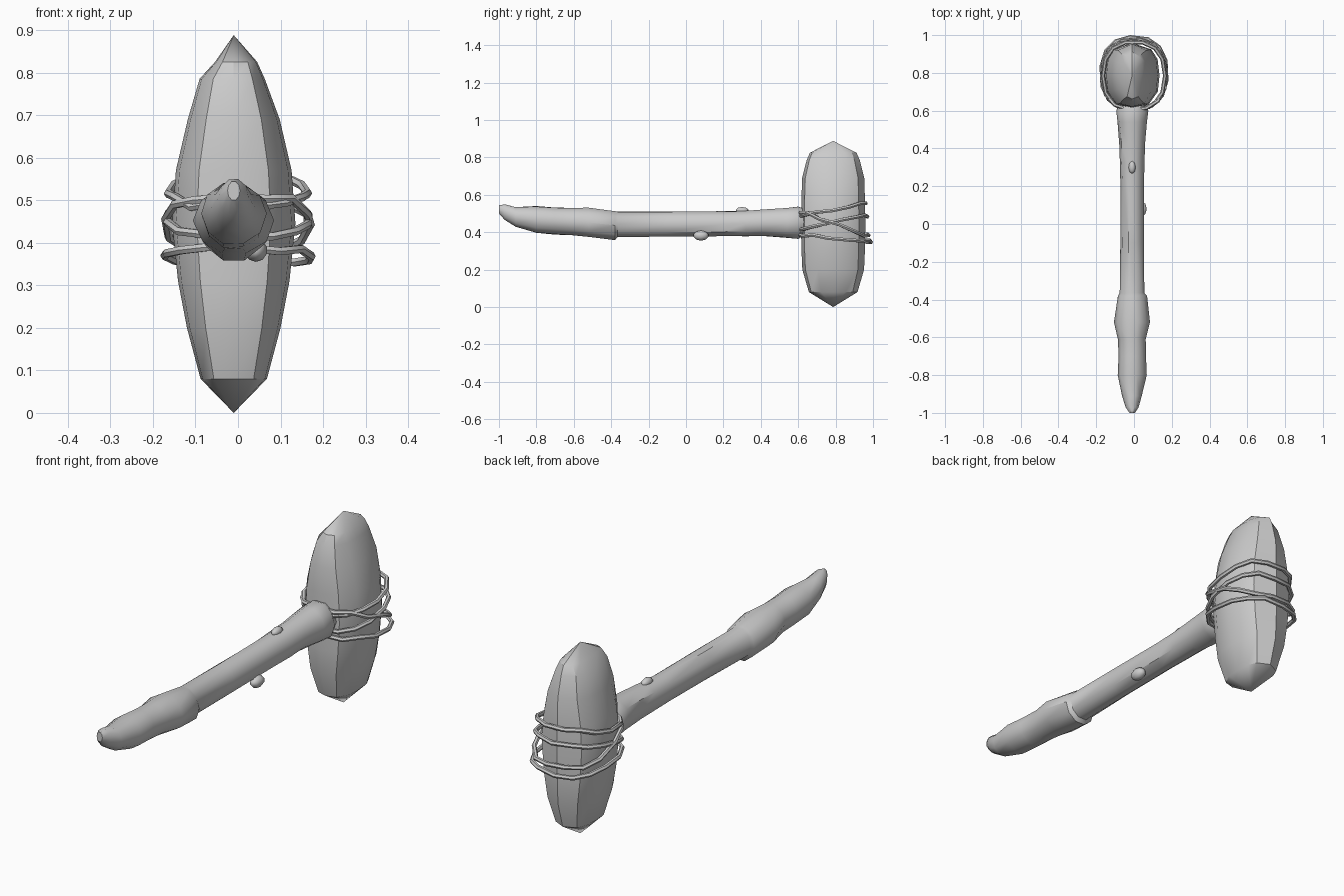
import bpy, bmesh, math, random
from mathutils import Vector

random.seed(4)
cube = bpy.data.objects.get("Cube")
if cube:
    bpy.data.objects.remove(cube, do_unlink=True)

CENTRE_X = -0.01
HEAD_Y = 0.787


def smooth(obj, degrees):
    bpy.ops.object.select_all(action='DESELECT')
    obj.select_set(True)
    bpy.context.view_layer.objects.active = obj
    bpy.ops.object.shade_smooth_by_angle(angle=math.radians(degrees))


def loft(name, rings, closed=False, degrees=32):
    """Skin a list of equal-sized rings; collapsed rings become points."""
    bm = bmesh.new()
    loops = [[bm.verts.new(p) for p in ring] for ring in rings]
    pairs = list(zip(loops, loops[1:]))
    if closed:
        pairs.append((loops[-1], loops[0]))
    for a, b in pairs:
        for i in range(len(a)):
            j = (i + 1) % len(a)
            bm.faces.new((a[i], a[j], b[j], b[i]))
    if not closed:
        for ring, verts in ((rings[0], loops[0]), (rings[-1], loops[-1])):
            if (Vector(ring[0]) - Vector(ring[len(ring) // 2])).length > 0.001:
                bm.faces.new(verts)
    bmesh.ops.remove_doubles(bm, verts=bm.verts, dist=0.0005)
    bmesh.ops.recalc_face_normals(bm, faces=bm.faces)
    mesh = bpy.data.meshes.new(name)
    bm.to_mesh(mesh)
    bm.free()
    obj = bpy.data.objects.new(name, mesh)
    bpy.context.collection.objects.link(obj)
    smooth(obj, degrees)
    return obj


# Stone head: half outline mirrored to a ridged cross-section
half = [(0, -1), (.6, -.9), (.94, -.5), (1, 0), (.93, .5), (.7, .8), (0, 1)]
outline = half + [(-x, y) for x, y in half[-2:0:-1]]
# height, half width, half depth, left side scale (chipped near the top)
head_sections = [
    (0, 0, 0, 1), (.08, .078, .13, 1), (.2, .11, .165, 1), (.31, .131, .17, 1),
    (.445, .145, .172, 1), (.57, .136, .17, 1), (.69, .108, .166, 1),
    (.785, .073, .142, 1.1), (.825, .055, .125, .8), (.888, 0, 0, 1),
]
loft("stone_head", [
    [(CENTRE_X + x * w * (chip if x < 0 else 1), HEAD_Y + y * d, z)
     for x, y in outline]
    for z, w, d, chip in head_sections])

# Wooden handle: position along y, top, bottom, half width
handle_sections = [
    (-1, .545, .5, .015), (-.97, .552, .465, .035), (-.91, .536, .427, .052),
    (-.8, .542, .395, .076), (-.7, .535, .385, .073), (-.61, .534, .38, .073),
    (-.52, .534, .37, .094), (-.38, .517, .356, .077), (-.365, .513, .372, .066),
    (-.1, .514, .372, .063), (.2, .514, .374, .063), (.32, .518, .376, .066),
    (.42, .526, .377, .069), (.54, .535, .368, .079), (.6, .54, .362, .084),
    (.615, .534, .37, .075), (.67, .52, .385, .065),
]
SIDES = 10
handle_rings = []
for y, top, bottom, w in handle_sections:
    ring = []
    for i in range(SIDES):
        a = math.tau * (i + 0.5) / SIDES + math.pi / SIDES
        r = random.uniform(0.97, 1.03)
        ring.append((CENTRE_X + w * r * math.cos(a),
                     y,
                     (top + bottom) / 2 + (top - bottom) / 2 * r * math.sin(a)))
    handle_rings.append(ring)
loft("handle", handle_rings, degrees=40)


# Knots where twigs were cut off the handle
def knot(name, location, size):
    bpy.ops.mesh.primitive_uv_sphere_add(segments=8, ring_count=5, location=location)
    obj = bpy.context.object
    obj.name = name
    obj.scale = size
    smooth(obj, 50)


knot("top_knot", (CENTRE_X, .3, .515), (.02, .035, .02))
knot("side_knot", (.042, .08, .382), (.027, .041, .027))


# Cord lashings: slanted squarish loops around the head
def lashing(name, front_z, back_z, rx, front_y, back_y, phase):
    count, sides, radius = 14, 6, 0.0105
    path = []
    cy, ry = (front_y + back_y) / 2, (back_y - front_y) / 2
    for i in range(count):
        a = math.tau * i / count + phase
        c, s = math.cos(a), math.sin(a)
        x = rx * math.copysign(abs(c) ** 0.85, c)
        y = cy + ry * math.copysign(abs(s) ** 0.85, s)
        blend = min(1, max(0, 0.5 + 0.65 * s))
        z = front_z + (back_z - front_z) * blend + random.uniform(-.006, .006)
        path.append(Vector((x, y, z)))
    rings = []
    for i, p in enumerate(path):
        tangent = (path[(i + 1) % count] - path[i - 1]).normalized()
        side = tangent.cross(Vector((0, 0, 1))).normalized()
        up = side.cross(tangent)
        rings.append([p + radius * (side * math.cos(math.tau * k / sides)
                                    + up * math.sin(math.tau * k / sides))
                      for k in range(sides)])
    loft(name, rings, closed=True, degrees=45)


lashing("cord_upper", .49, .553, .164, .605, .965, 0)
lashing("cord_middle", .42, .487, .168, .605, .97, .2)
lashing("cord_cross", .505, .385, .171, .605, .978, .1)
lashing("cord_lower", .385, .352, .174, .605, .99, .3)
